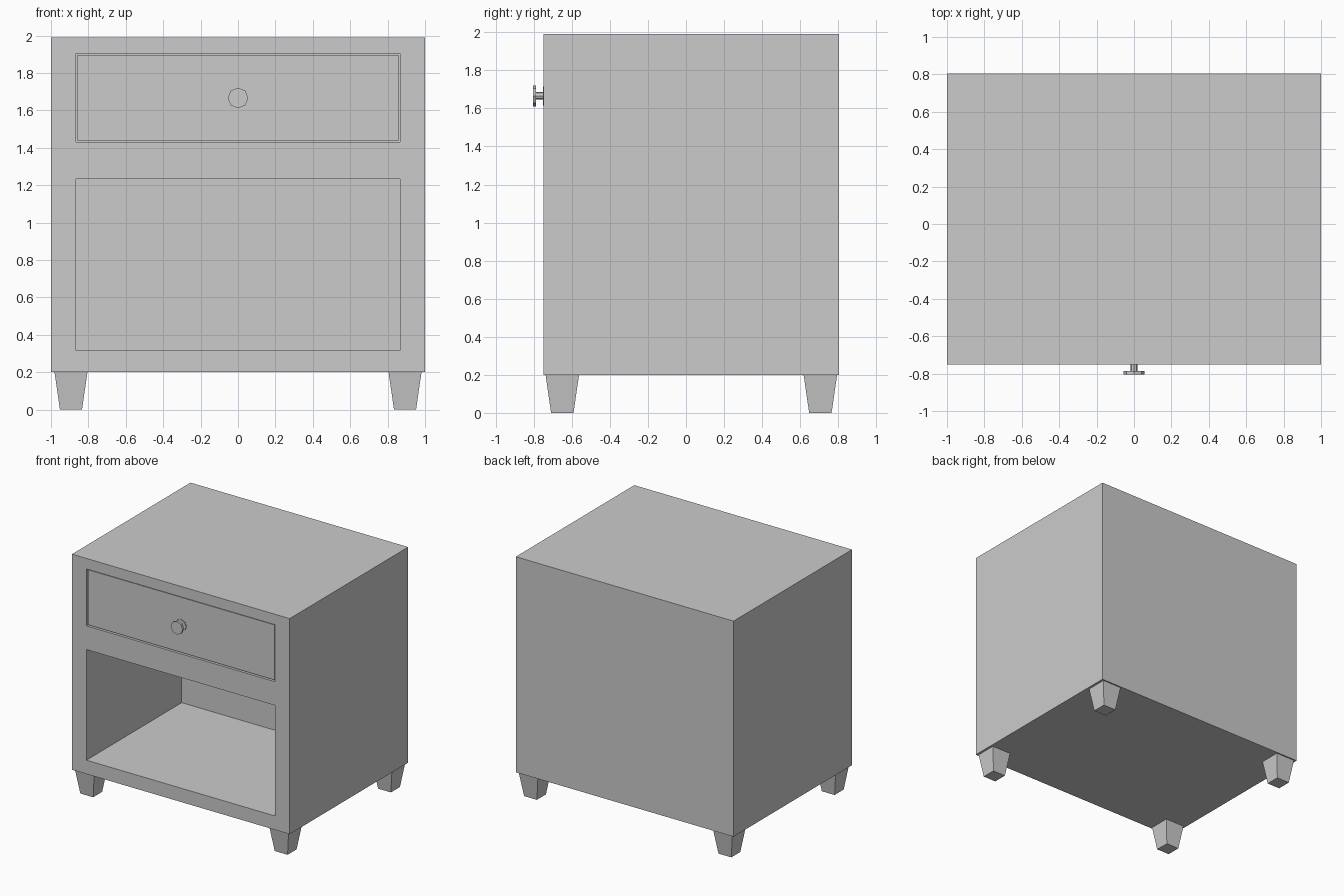
import bpy, bmesh, math
from mathutils import Vector

if "Cube" in bpy.data.objects:
    bpy.data.objects.remove(bpy.data.objects["Cube"])


def add_object(name, bm):
    mesh = bpy.data.meshes.new(name)
    bm.to_mesh(mesh)
    bm.free()
    obj = bpy.data.objects.new(name, mesh)
    bpy.context.collection.objects.link(obj)
    return obj


def box(name, x, y, z, taper=1.0):
    """Box from (min, max) ranges; taper scales the bottom face about its centre."""
    bm = bmesh.new()
    bmesh.ops.create_cube(bm, size=1)
    for v in bm.verts:
        s = taper if v.co.z < 0 else 1.0
        v.co = Vector(((x[0] + x[1]) / 2 + v.co.x * s * (x[1] - x[0]),
                       (y[0] + y[1]) / 2 + v.co.y * s * (y[1] - y[0]),
                       (z[0] + z[1]) / 2 + v.co.z * (z[1] - z[0])))
    return add_object(name, bm)


def knob_disc(name, radius, y0, y1, z):
    """Eight-sided cylinder lying along y."""
    bpy.ops.mesh.primitive_cylinder_add(
        vertices=8, radius=radius, depth=y1 - y0,
        location=(0, (y0 + y1) / 2, z), rotation=(math.pi / 2, 0, 0))
    bpy.context.object.name = name


# Cabinet shell with a drawer bay and an open shelf bay cut into the front
cabinet = box("cabinet", (-1, 1), (-0.75, 0.805), (0.2, 1.99))
bays = [("drawer_bay_cutter", (1.43, 1.903)), ("shelf_bay_cutter", (0.315, 1.233))]
for name, z in bays:
    cutter = box(name, (-0.867, 0.867), (-0.9, 0.5), z)
    cutter.hide_render = True
    cutter.display_type = 'WIRE'
    mod = cabinet.modifiers.new(name, 'BOOLEAN')
    mod.operation = 'DIFFERENCE'
    mod.solver = 'EXACT'
    mod.object = cutter

# Bake the cuts, then drop the cutters
bpy.context.view_layer.update()
evaluated = cabinet.evaluated_get(bpy.context.evaluated_depsgraph_get())
cut_mesh = bpy.data.meshes.new_from_object(evaluated)
cabinet.modifiers.clear()
cabinet.data = cut_mesh
for name, _ in bays:
    bpy.data.objects.remove(bpy.data.objects[name])

# Drawer, sitting in its bay with a thin gap all round
box("drawer", (-0.857, 0.857), (-0.745, 0.48), (1.44, 1.897))

# Knob: base plate, stem and cap
knob_disc("knob_base", 0.05, -0.752, -0.743, 1.666)
knob_disc("knob_stem", 0.02, -0.79, -0.75, 1.666)
knob_disc("knob_cap", 0.055, -0.805, -0.787, 1.666)

# Four tapered legs
for side, sx in (("left", -1), ("right", 1)):
    for end, cy in (("front", -0.65), ("back", 0.706)):
        cx = sx * 0.893
        box(f"{end}_{side}_leg", (cx - 0.088, cx + 0.088),
            (cy - 0.088, cy + 0.088), (0, 0.2), taper=0.67)
